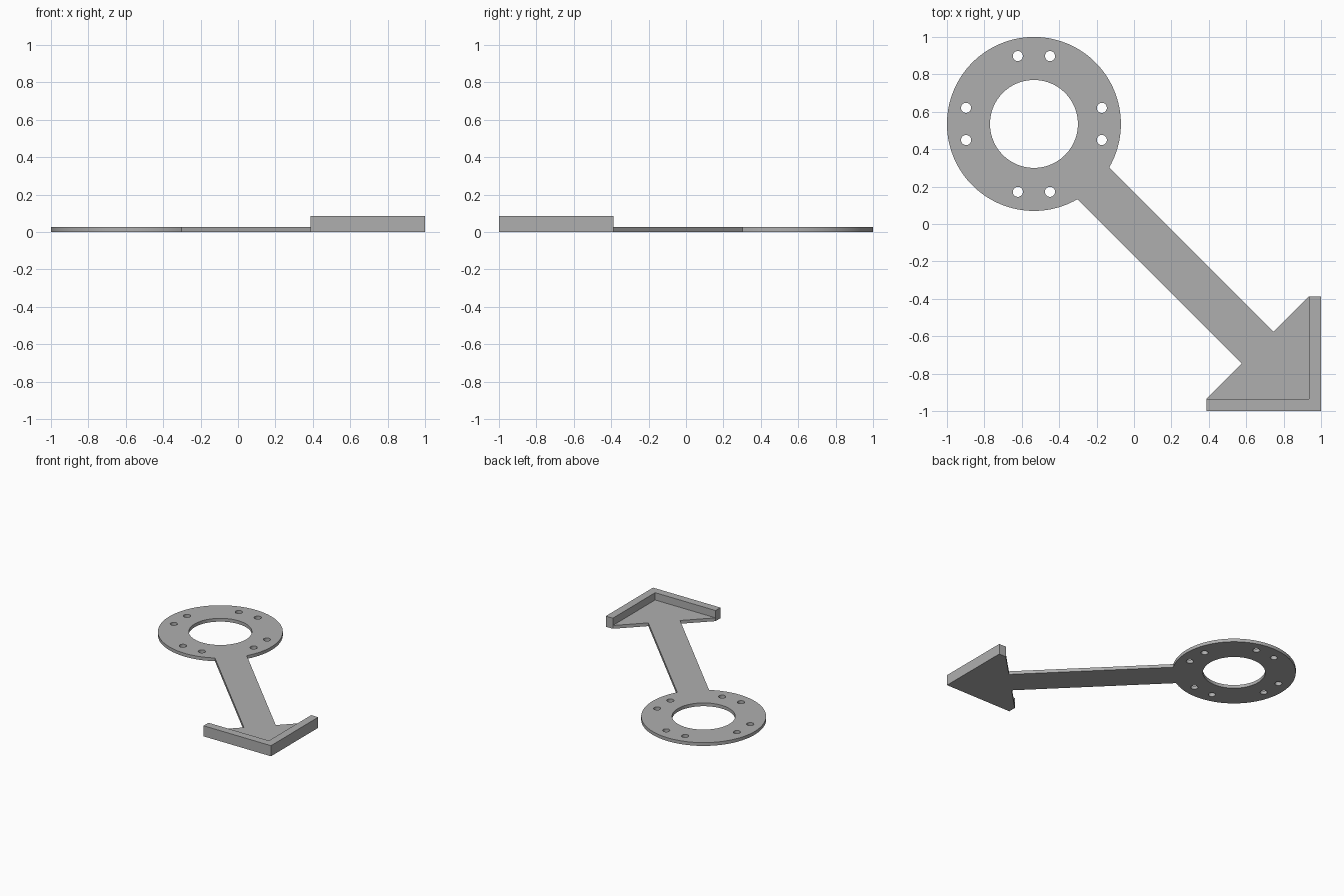
import bpy, bmesh
from math import sin, cos, asin, pi, sqrt

cube = bpy.data.objects.get("Cube")
if cube:
    bpy.data.objects.remove(cube, do_unlink=True)

grey = bpy.data.materials.new("plain grey")
grey.use_nodes = True
colour = (0.43, 0.43, 0.43, 1)
grey.diffuse_color = colour
grey.node_tree.nodes["Principled BSDF"].inputs["Base Color"].default_value = colour


def arc(cx, cy, r, start, sweep, steps):
    return [(cx + r * cos(start + sweep * i / steps),
             cy + r * sin(start + sweep * i / steps)) for i in range(steps + 1)]


def circle(cx, cy, r, steps):
    return arc(cx, cy, r, 0, 2 * pi, steps)[:-1]


def extruded(name, loops, height):
    """Extrude an outline with optional holes from the ground up."""
    curve = bpy.data.curves.new(name + " profile", 'CURVE')
    curve.dimensions = '2D'
    curve.fill_mode = 'BOTH'
    curve.extrude = height / 2
    for loop in loops:
        spline = curve.splines.new('POLY')
        spline.points.add(len(loop) - 1)
        for point, (x, y) in zip(spline.points, loop):
            point.co = (x, y, 0, 1)
        spline.use_cyclic_u = True
    helper = bpy.data.objects.new(name + " helper", curve)
    bpy.context.collection.objects.link(helper)
    bpy.context.view_layer.update()
    graph = bpy.context.evaluated_depsgraph_get()
    mesh = bpy.data.meshes.new_from_object(helper.evaluated_get(graph))
    bpy.data.objects.remove(helper, do_unlink=True)
    bpy.data.curves.remove(curve)

    # Weld the caps to the sides and rest the part on the ground
    bm = bmesh.new()
    bm.from_mesh(mesh)
    bmesh.ops.remove_doubles(bm, verts=bm.verts, dist=0.0001)
    bmesh.ops.translate(bm, verts=bm.verts, vec=(0, 0, height / 2))
    bmesh.ops.recalc_face_normals(bm, faces=bm.faces)
    bm.to_mesh(mesh)
    bm.free()
    mesh.name = name
    mesh.materials.clear()
    mesh.materials.append(grey)
    obj = bpy.data.objects.new(name, mesh)
    bpy.context.collection.objects.link(obj)
    bpy.ops.object.select_all(action='DESELECT')
    obj.select_set(True)
    bpy.context.view_layer.objects.active = obj
    bpy.ops.object.shade_smooth_by_angle(angle=pi / 6)
    return obj


# Main dimensions
ring = 0.535          # ring centre at (-ring, ring)
outer, inner = 0.465, 0.235
arm = 0.17            # arm edges follow x + y = +arm and -arm
wall = 0.936          # inner faces of the corner walls
tip = 0.387           # free ends of the walls

# Flat plate: ring, diagonal arm and arrow head in one outline
half = asin(arm / sqrt(2) / outer)
outline = arc(-ring, ring, outer, -pi / 4 + half, 2 * (pi - half), 120)
neck = (wall + tip) / 2
outline += [(neck - arm / 2, -neck - arm / 2), (tip, -wall), (wall, -wall),
            (wall, -tip), (neck + arm / 2, -neck + arm / 2)]

# Centre opening and four pairs of screw holes
holes = [circle(-ring, ring, inner, 96)]
for a in (-1, 1):
    for b in (-1, 1):
        for dx, dy in ((0.086, 0.363), (0.363, 0.086)):
            holes.append(circle(-ring + a * dx, ring + b * dy, 0.027, 32))
extruded("mounting_plate", [outline] + holes, 0.027)

# Raised L-shaped wall around the arrow corner
extruded("corner_wall", [[(tip, -1), (1, -1), (1, -tip),
                          (wall, -tip), (wall, -wall), (tip, -wall)]], 0.087)
